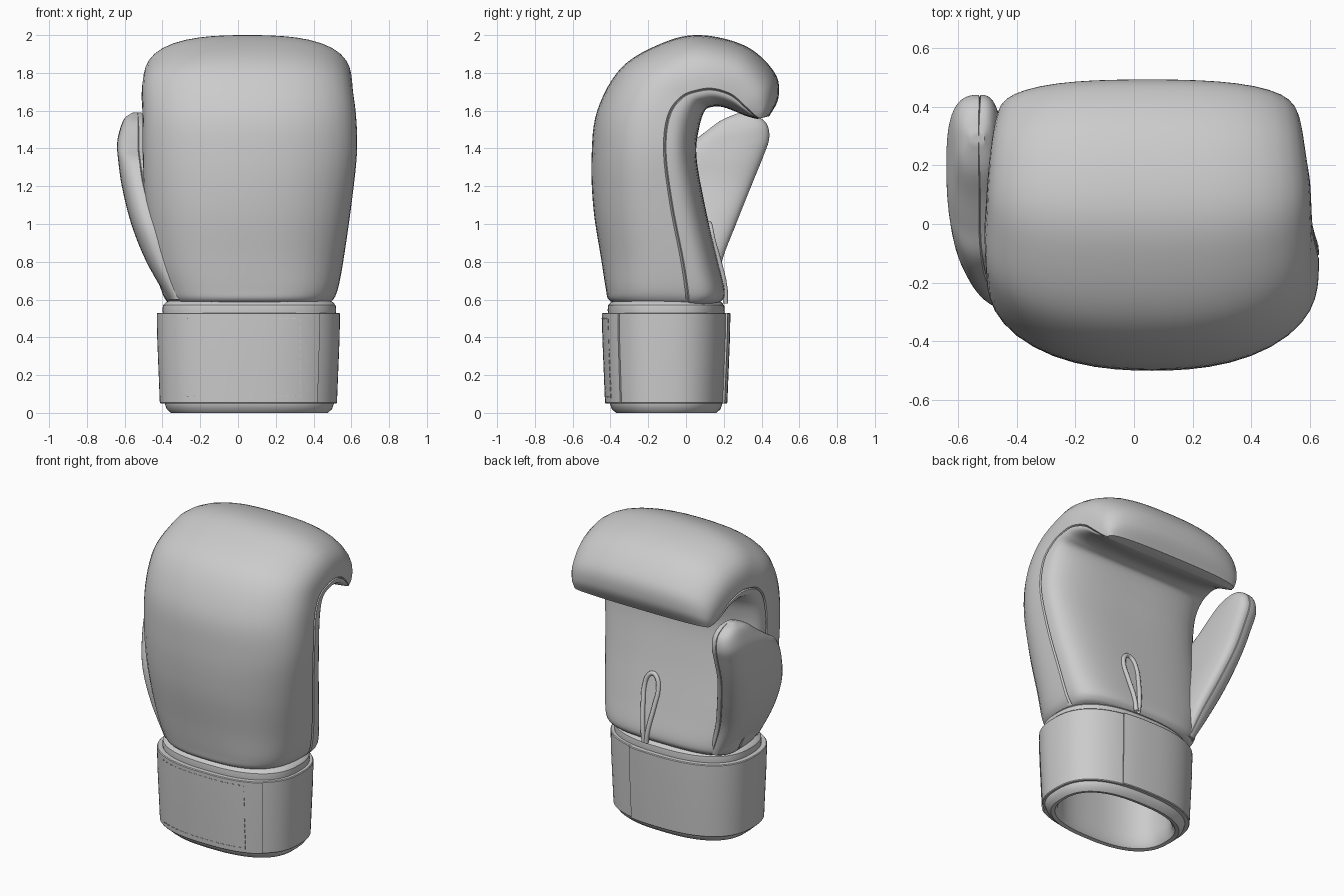
import bpy, bmesh, math
from mathutils import Vector

if "Cube" in bpy.data.objects:
    bpy.data.objects.remove(bpy.data.objects["Cube"])


def finish(name, bm, angle=35):
    bmesh.ops.recalc_face_normals(bm, faces=bm.faces)
    me = bpy.data.meshes.new(name)
    bm.to_mesh(me)
    bm.free()
    ob = bpy.data.objects.new(name, me)
    bpy.context.collection.objects.link(ob)
    bpy.ops.object.select_all(action='DESELECT')
    ob.select_set(True)
    bpy.context.view_layer.objects.active = ob
    bpy.ops.object.shade_smooth_by_angle(angle=math.radians(angle))
    return ob


def loft(name, rings, cap0=False, cap1=False, close=False, angle=35):
    bm = bmesh.new()
    vs = [[bm.verts.new(p) for p in r] for r in rings]
    pairs = list(zip(vs, vs[1:])) + ([(vs[-1], vs[0])] if close else [])
    n = len(vs[0])
    for a, b in pairs:
        for i in range(n):
            j = (i + 1) % n
            bm.faces.new((a[i], a[j], b[j], b[i]))
    if cap0:
        bm.faces.new(vs[0])
    if cap1:
        bm.faces.new(vs[-1])
    return finish(name, bm, angle)


def smooth_rows(rows, steps):
    # Catmull-Rom interpolation of section parameters
    out = []
    for i in range(len(rows) - 1):
        a, b = rows[max(i - 1, 0)], rows[i]
        c, d = rows[i + 1], rows[min(i + 2, len(rows) - 1)]
        for k in range(steps):
            t = k / steps
            out.append([0.5 * (2 * q + (r - p) * t + (2 * p - 5 * q + 4 * r - s) * t * t
                               + (3 * q - p - 3 * r + s) * t ** 3)
                        for p, q, r, s in zip(a, b, c, d)])
    return out + [list(rows[-1])]


def polar(th, n):
    c, s = math.cos(th), math.sin(th)
    r = (abs(c) ** n + abs(s) ** n) ** (-1 / n)
    return r * c, r * s


HALF = [0, .03] + [math.pi * k / 28 for k in range(1, 28)] + [math.pi - .03]
ANGLES = HALF + [a + math.pi for a in HALF]


def section(left, right, o, p, n_o, n_p, arch, groove):
    # rounded section: two different halves meeting at a grooved seam
    mid, half = (left + right) / 2, (right - left) / 2
    ring = []
    for i, th in enumerate(ANGLES):
        outer = i < len(HALF)
        u, v = polar(th, n_o if outer else n_p)
        off = o * v * (1 - arch * u * u) if outer else p * -v
        pt = mid + half * u + off
        if i % len(HALF) == 0:
            pt -= half.normalized() * groove * (1 if u > 0 else -1)
        ring.append(pt)
    return ring


# Mitt: back pad and palm; rows = outer yz, seam yz, palm yz, x range, arch
mitt_rows = [
    (-.36, .575, .00, .575, .15, .575, -.34, .46, .1),
    (-.41, .60, .01, .595, .19, .595, -.38, .50, .1),
    (-.425, .66, .005, .66, .205, .65, -.41, .53, .1),
    (-.45, .82, -.02, .82, .165, .82, -.46, .56, .15),
    (-.49, 1.08, -.075, 1.1, .10, 1.1, -.495, .60, .2),
    (-.50, 1.35, -.11, 1.38, .055, 1.36, -.505, .63, .22),
    (-.47, 1.60, -.09, 1.57, .07, 1.51, -.505, .625, .2),
    (-.34, 1.83, -.02, 1.67, .10, 1.60, -.51, .61, .15),
    (-.12, 1.96, .07, 1.705, .14, 1.62, -.505, .605, .12),
    (.08, 2.0, .15, 1.71, .19, 1.62, -.50, .60, .1),
    (.32, 1.94, .24, 1.68, .25, 1.60, -.49, .585, .1),
    (.47, 1.80, .31, 1.62, .31, 1.575, -.475, .57, .1),
    (.49, 1.67, .355, 1.58, .352, 1.562, -.46, .55, .1),
    (.44, 1.57, .385, 1.56, .38, 1.556, -.44, .53, .1),
]
rings = []
for oy, oz, sy, sz, py, pz, x0, x1, arch in smooth_rows(mitt_rows, 6):
    rings.append(section(Vector((x0, sy, sz)), Vector((x1, sy, sz)),
                         Vector((0, oy - sy, oz - sz)), Vector((0, py - sy, pz - sz)),
                         3.4, 3.0, arch, .012))
loft("mitt", rings, cap1=True)

# Thumb: rows = front yz, back yz, x range
thumb_rows = [
    (-.30, .60, .16, .60, -.37, -.25),
    (-.30, .80, .19, .80, -.485, -.30),
    (-.28, 1.0, .265, 1.0, -.565, -.36),
    (-.20, 1.2, .345, 1.2, -.615, -.42),
    (-.12, 1.33, .41, 1.36, -.635, -.44),
    (-.02, 1.40, .44, 1.45, -.64, -.45),
    (.08, 1.47, .43, 1.525, -.625, -.46),
    (.18, 1.545, .38, 1.57, -.60, -.48),
    (.27, 1.585, .31, 1.59, -.56, -.51),
]
rings = []
for fy, fz, by, bz, x0, x1 in smooth_rows(thumb_rows, 6):
    xs = x1 - .4 * (x1 - x0)
    rings.append(section(Vector((xs, fy, fz)), Vector((xs, by, bz)),
                         Vector((x0 - xs, 0, 0)), Vector((x1 - xs, 0, 0)),
                         2.8, 2.8, 0, .008))
loft("thumb", rings, cap0=True, cap1=True)


def cuff_point(th, inset, z):
    u, v = polar(th, 2.5)
    return Vector((.06 + (.46 - inset) * u, -.105 + (.31 - inset) * v, z))


# Hollow wrist lining with rolled bottom edge
N = 72
lining = [(.07, .605), (.02, .588), (.003, .57), (0, .545), (.005, .5), (.01, .3), (.012, .05),
          (.022, .02), (.045, 0), (.068, .005), (.085, .03), (.09, .1), (.09, .6),
          (.12, .95), (.2, 1.1)]
loft("wrist_lining", [[cuff_point(2 * math.pi * i / N, d, z) for i in range(N)]
                      for d, z in lining], cap1=True)


# Closing strap: full band plus the overlapping flap
def band(name, a0, a1, inner, outer, full):
    prof = [(inner, .53), (outer + .004, .53), (outer, .525), (outer + .002, .4),
            (outer + .016, .055), (outer + .02, .05), (inner, .05)]
    cnt = N if full else N + 1
    rs = [[cuff_point(math.radians(a0 + (a1 - a0) * i / N), d, z) for d, z in prof]
          for i in range(cnt)]
    return loft(name, rs, not full, not full, full)


band("wrist_strap", 0, 360, .03, -.02, True)
band("strap_flap", 66.8, 315.4, .02, -.03, False)

# Stitching on the flap
bm = bmesh.new()


def stitch(x, z, size):
    u = (x - .06) / .489
    y = -.105 - (.339 - max(0, .5 - z) * .035) * (1 - abs(u) ** 2.5) ** .4
    geo = bmesh.ops.create_cube(bm, size=1)["verts"]
    bmesh.ops.scale(bm, vec=size, verts=geo)
    bmesh.ops.translate(bm, vec=(x, y, z), verts=geo)


for i in range(12):
    stitch(.33, .09 + i * .036, (.004, .006, .022))
for i in range(16):
    for z in (.085, .5):
        stitch(-.26 + i * .037, z, (.022, .006, .004))
finish("flap_stitching", bm)

# Welted loop around the palm opening
loop = [(.142, .21, .58), (.132, .207, .66), (.108, .17, .82), (.10, .142, .92), (.118, .13, .98),
        (.15, .125, 1.0), (.182, .13, .98), (.20, .142, .92), (.192, .17, .82),
        (.168, .207, .66), (.158, .21, .58)]
cu = bpy.data.curves.new("palm_slit_welt", 'CURVE')
cu.dimensions = '3D'
cu.bevel_depth = .014
cu.bevel_resolution = 3
cu.resolution_u = 4
sp = cu.splines.new('BEZIER')
sp.bezier_points.add(len(loop) - 1)
for bp, co in zip(sp.bezier_points, loop):
    bp.co = co
    bp.handle_left_type = bp.handle_right_type = 'AUTO'
bpy.context.collection.objects.link(bpy.data.objects.new("palm_slit_welt", cu))
